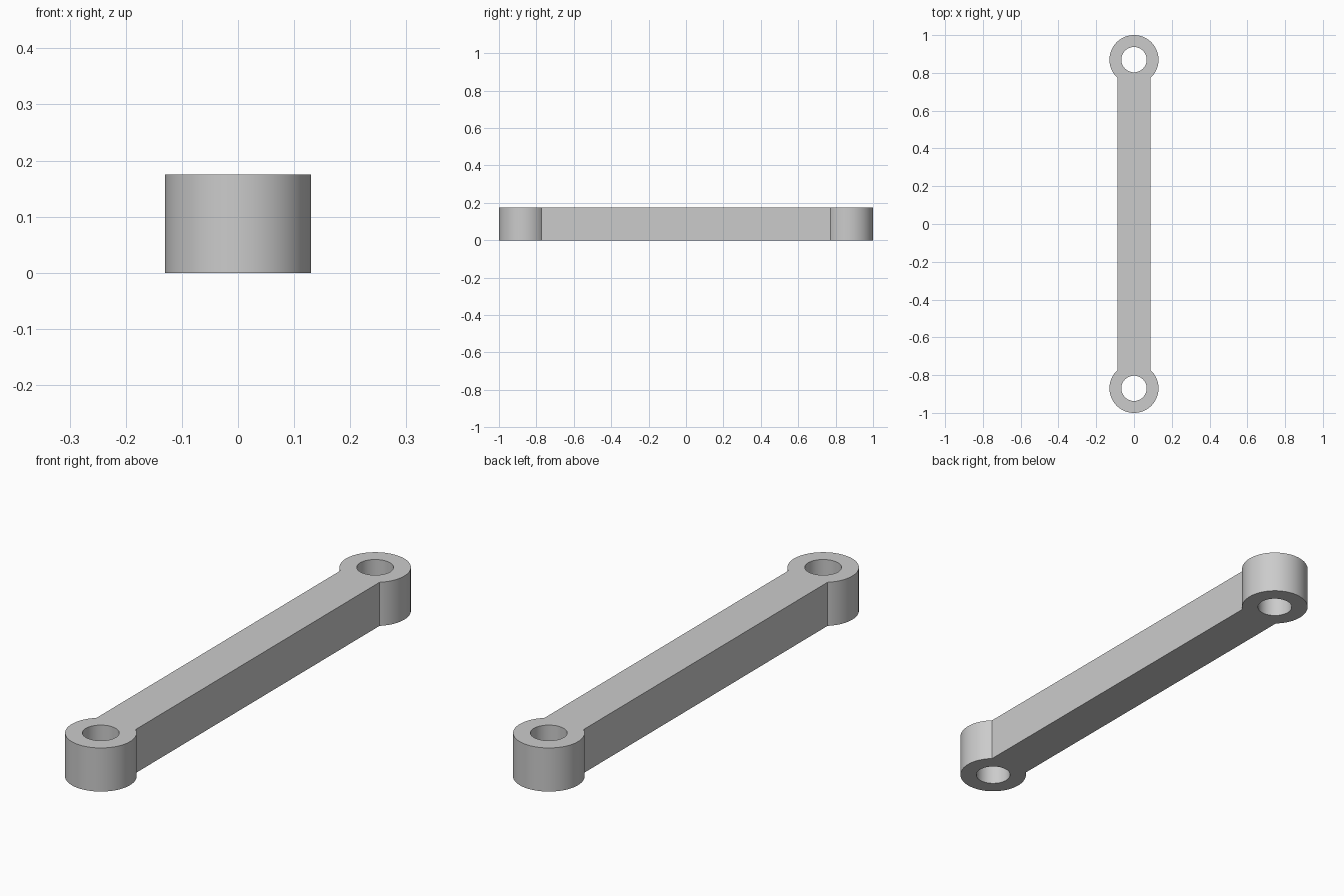
import bpy
import bmesh
from math import sin, cos, pi, asin

HEIGHT = 0.175
EYE_Y = 0.87        # distance of each eye from the middle
EYE_R = 0.13
HOLE_R = 0.067
BAR_HALF = 0.087    # half width of the bar

cube = bpy.data.objects.get("Cube")
if cube:
    bpy.data.objects.remove(cube, do_unlink=True)


def arc(cy, radius, start, end, steps):
    """Points on an arc around (0, cy), both ends included."""
    angles = [start + (end - start) * i / steps for i in range(steps + 1)]
    return [(radius * cos(a), cy + radius * sin(a), 0) for a in angles]


def add_loop(bm, points):
    verts = [bm.verts.new(p) for p in points]
    return [bm.edges.new((v, verts[i - 1])) for i, v in enumerate(verts)]


# Outline: two round eyes joined by the straight sides of the bar
neck = asin(BAR_HALF / EYE_R)
outline = arc(EYE_Y, EYE_R, -pi / 2 + neck, 3 * pi / 2 - neck, 72)
outline += arc(-EYE_Y, EYE_R, pi / 2 + neck, 5 * pi / 2 - neck, 72)

bm = bmesh.new()
edges = add_loop(bm, outline)
for side in (1, -1):
    edges += add_loop(bm, arc(side * EYE_Y, HOLE_R, 0, 2 * pi, 64)[:-1])
bmesh.ops.triangle_fill(bm, edges=edges, use_beauty=True, normal=(0, 0, 1))

# Thickness
result = bmesh.ops.extrude_face_region(bm, geom=bm.faces[:], use_keep_orig=True)
top = [g for g in result["geom"] if isinstance(g, bmesh.types.BMVert)]
bmesh.ops.translate(bm, verts=top, vec=(0, 0, HEIGHT))
bmesh.ops.recalc_face_normals(bm, faces=bm.faces[:])

mesh = bpy.data.meshes.new("connecting_link")
bm.to_mesh(mesh)
bm.free()
link = bpy.data.objects.new("connecting_link", mesh)
bpy.context.collection.objects.link(link)

# Plain grey material
grey = bpy.data.materials.new("light_grey")
grey.use_nodes = True
colour = (0.6, 0.6, 0.6, 1)
grey.diffuse_color = colour
grey.node_tree.nodes["Principled BSDF"].inputs["Base Color"].default_value = colour
mesh.materials.append(grey)

# Smooth round walls with crisp rims and necks
bpy.ops.object.select_all(action="DESELECT")
link.select_set(True)
bpy.context.view_layer.objects.active = link
bpy.ops.object.shade_smooth_by_angle(angle=pi / 6)
